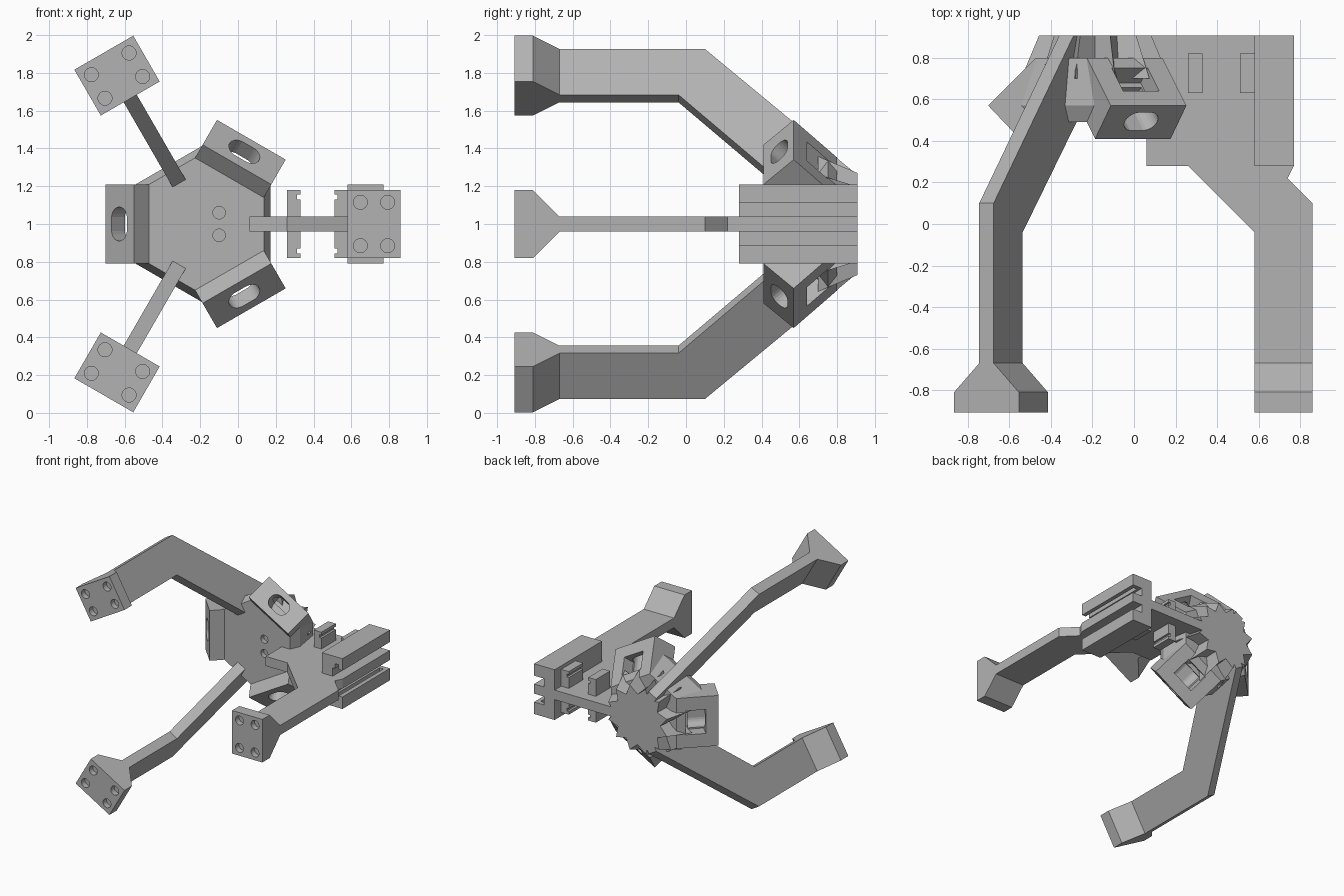
import bpy, bmesh
from math import cos, sin, pi, radians
from mathutils import Vector

if "Cube" in bpy.data.objects:
    bpy.data.objects.remove(bpy.data.objects["Cube"])

HUB_X, HUB_Z = -0.187, 1.0
BACK = 0.907

gray = bpy.data.materials.new("plain gray")
gray.use_nodes = True
gray.diffuse_color = (0.45, 0.45, 0.45, 1)
gray.node_tree.nodes["Principled BSDF"].inputs["Base Color"].default_value = (0.45, 0.45, 0.45, 1)


def place(r, t, y, angle):
    """Radial, tangential and depth position around the hub axis."""
    a = radians(angle)
    return Vector((HUB_X + r * cos(a) - t * sin(a), y, HUB_Z + r * sin(a) + t * cos(a)))


def finish(name, bm):
    bmesh.ops.recalc_face_normals(bm, faces=bm.faces)
    mesh = bpy.data.meshes.new(name)
    bm.to_mesh(mesh)
    bm.free()
    mesh.materials.append(gray)
    obj = bpy.data.objects.new(name, mesh)
    bpy.context.collection.objects.link(obj)
    return obj


def loft(name, rings):
    """Closed solid through rings of equal point count."""
    bm = bmesh.new()
    loops = [[bm.verts.new(p) for p in ring] for ring in rings]
    n = len(loops[0])
    for low, high in zip(loops, loops[1:]):
        for i in range(n):
            j = (i + 1) % n
            bm.faces.new((low[i], low[j], high[j], high[i]))
    bm.faces.new(loops[0])
    bm.faces.new(loops[-1])
    return finish(name, bm)


def slab(name, profile, t0, t1, angle=0):
    """Extrude a radial/depth profile tangentially."""
    return loft(name, [[place(r, t, y, angle) for r, y in profile] for t in (t0, t1)])


def box(name, x, y, z):
    return loft(name, [[(x[0], y[0], h), (x[1], y[0], h), (x[1], y[1], h), (x[0], y[1], h)] for h in z])


def cut(obj, cutters):
    bpy.context.view_layer.objects.active = obj
    for c in cutters:
        m = obj.modifiers.new("cut", 'BOOLEAN')
        m.operation, m.object, m.solver = 'DIFFERENCE', c, 'EXACT'
        bpy.ops.object.modifier_apply(modifier=m.name)
        bpy.data.objects.remove(c)


def drill(r, t, y0, y1, radius, angle=0):
    ring = [(r + radius * cos(i * pi / 12), t + radius * sin(i * pi / 12)) for i in range(24)]
    return loft("drill", [[place(p, q, y, angle) for p, q in ring] for y in (y0, y1)])


# Arms: three bent flat bars; the first one widens into a mounting plate
bar = [(0.767, -0.8), (1.047, -0.8), (1.047, 0.1), (0.277, BACK), (0.2, BACK), (0.2, 0.54), (0.767, -0.04)]
plate = [(0.767, -0.8), (1.047, -0.8), (1.047, 0.1), (0.927, 0.22), (0.957, 0.28), (0.957, BACK),
         (0.1, BACK), (0.1, 0.6), (0.247, 0.5), (0.247, 0.28), (0.447, 0.28), (0.767, -0.04)]
for k, angle in enumerate((0, 120, 240)):
    slab(f"arm_{k + 1}", bar if k else plate, -0.04, 0.04, angle)
    # Foot block flaring out from the bar, with four screw holes
    foot = loft(f"foot_{k + 1}", [[place(r, t, y, angle) for r, t in
                ((0.767, -w), (1.047, -w), (1.047, w), (0.767, w))]
                for y, w in ((-BACK, 0.18), (-0.81, 0.18), (-0.67, 0.04))])
    cut(foot, [drill(0.907 + r, t, -1, -0.86, 0.037, angle)
               for r in (-0.072, 0.072) for t in (-0.115, 0.115)])

# Hub: hexagonal core with two pin holes
hexagon = lambda r, y: [place(r, t, y, a) for a in (60, 180, 300) for t in (-0.21, 0.21)]
hub = loft("hub_core", [hexagon(0.283, 0.49), hexagon(0.355, 0.57), hexagon(0.28, 0.8)])
cut(hub, [drill(0.087, t, 0.4, 0.53, 0.033) for t in (-0.06, 0.06)])

# Ribbed star at the back of the hub
star = lambda tip, valley, y: [place(valley if i % 2 else tip, 0, y, 15 * i + 15) for i in range(24)]
loft("back_star", [star(0.37, 0.23, 0.7), star(0.28, 0.21, BACK)])

# Pods: tilted boxes with an oblong window in front and a pocket behind
pod_profile = [(0.363, 0.41), (0.515, 0.57), (0.285, 0.8), (0.2, 0.8), (0.2, 0.573)]
S = 0.5 ** 0.5


def oblong(angle):
    rings = []
    for depth in (-0.05, 0.23):
        ring = []
        for i in range(24):
            a = (i + 0.5) * pi / 12
            u = 0.06 * cos(a)
            t = 0.06 * sin(a) + (0.03 if sin(a) > 0 else -0.03)
            ring.append(place(0.445 + (u - depth) * S, t, 0.49 + (u + depth) * S, angle))
        rings.append(ring)
    return loft("oblong", rings)


for k, angle in enumerate((60, 180, 300)):
    pod = slab(f"pod_{k + 1}", pod_profile, -0.21, 0.21, angle)
    pocket = slab("pocket", [(0.515, 0.71), (0.375, 0.57), (0.265, 0.68), (0.4, 0.82)], -0.1, 0.1, angle)
    window = oblong(angle)
    cut(pod, [pocket, window])
    # matching recess in the hub
    cut(hub, [slab("pocket", [(0.515, 0.71), (0.375, 0.57), (0.265, 0.68), (0.4, 0.82)],
                   -0.1, 0.1, angle), oblong(angle)])

# Side channel on the mounting plate, open towards the outside
channel = box("side_channel", (0.58, 0.77), (0.28, BACK), (0.79, 1.21))
cut(channel, [box("groove", (0.68, 0.9), (0.2, 1), (0.89, 1.11)),
              box("undercut", (0.7, 0.735), (0.2, 0.87), (0.85, 1.15))])

# Clips on both faces of the mounting plate, hooks facing each other
for name, x, notch in (("inner_clip", (0.26, 0.33), (0.312, 0.4)), ("outer_clip", (0.51, 0.585), (0.45, 0.528))):
    clip = box(name, x, (0.63, 0.82), (0.82, 1.18))
    cut(clip, [box("notch", notch, (0.5, 0.9), z) for z in ((1.13, 1.155), (0.845, 0.87))])
